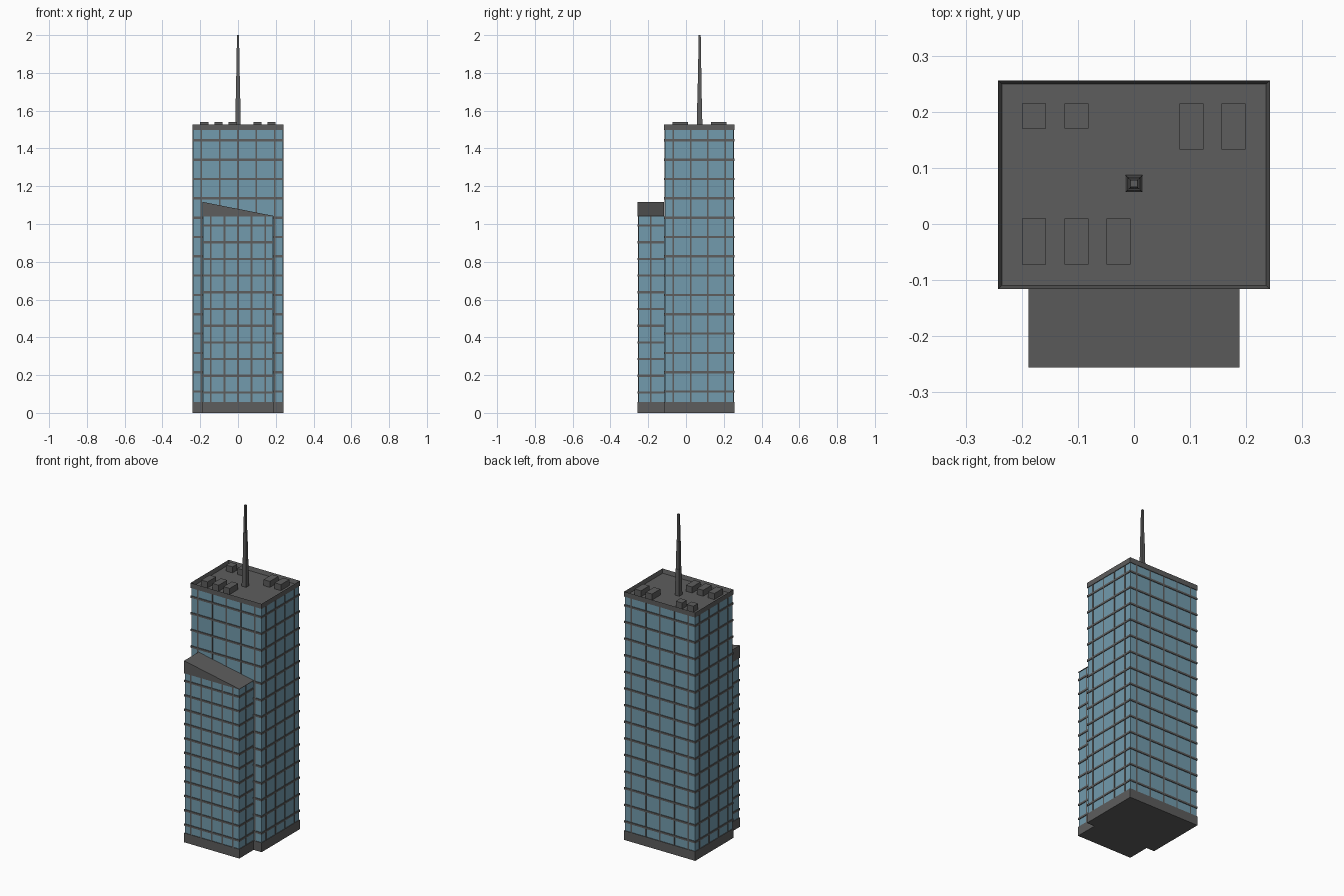
import bpy, bmesh
from mathutils import Vector

if "Cube" in bpy.data.objects:
    bpy.data.objects.remove(bpy.data.objects["Cube"])


def material(name, rgb):
    m = bpy.data.materials.new(name)
    m.diffuse_color = (*rgb, 1)
    m.use_nodes = True
    m.node_tree.nodes["Principled BSDF"].inputs["Base Color"].default_value = m.diffuse_color
    return m


FRAME = material("dark_grey", (0.11, 0.11, 0.11))
GLASS = material("blue_glass", (0.17, 0.33, 0.42))


def add_box(bm, lo, hi, taper=1.0):
    """Box between two corners; taper shrinks the top face."""
    lo, hi = Vector(lo), Vector(hi)
    mid, size = (lo + hi) / 2, hi - lo
    for v in bmesh.ops.create_cube(bm, size=1)["verts"]:
        k = taper if v.co.z > 0 else 1
        v.co = mid + Vector((v.co.x * size.x * k, v.co.y * size.y * k, v.co.z * size.z))


def finish(bm, name, mat):
    bmesh.ops.recalc_face_normals(bm, faces=bm.faces)
    me = bpy.data.meshes.new(name)
    bm.to_mesh(me)
    bm.free()
    me.materials.append(mat)
    ob = bpy.data.objects.new(name, me)
    bpy.context.collection.objects.link(ob)
    return ob


def boxes(name, mat, corner_pairs):
    bm = bmesh.new()
    for lo, hi in corner_pairs:
        add_box(bm, lo, hi)
    return finish(bm, name, mat)


def window_grid(name, x, y0, y1, z0, z1, levels, xs, ys, back=True):
    """Horizontal bands and vertical bars standing proud of the glass."""
    d, h, w = 0.006, 0.006, 0.004
    fronts = [(y0, y0 + d)] + ([(y1 - d, y1)] if back else [])
    sides = [(-x, -x + d), (x - d, x)]
    parts = []
    for z in levels:
        parts += [((-x, a, z - h), (x, b, z + h)) for a, b in fronts]
        ye = y1 - d if back else y1
        parts += [((a, y0 + d, z - h), (b, ye, z + h)) for a, b in sides]
    e = 0.001  # vertical bars sit slightly behind the bands
    parts += [((c - w, a + e, z0), (c + w, b - e, z1)) for c in xs for a, b in fronts]
    parts += [((a + e, c - w, z0), (b - e, c + w, z1)) for c in ys for a, b in sides]
    return boxes(name, FRAME, parts)


X, Y0, Y1 = 0.242, -0.116, 0.256      # main tower footprint
AX, AY = 0.188, -0.256                # front annex footprint
BASE, CAP, TOP, DECK = 0.057, 1.497, 1.528, 1.503
A_TOP = 1.04
YC = (Y0 + Y1) / 2
G = 0.004                             # glass inset

# Plinths
boxes("tower_base", FRAME, [((-X, Y0, 0), (X, Y1, BASE))])
boxes("annex_base", FRAME, [((-AX, AY, 0), (AX, Y0, BASE))])

# Glass bodies
boxes("tower_glass", GLASS, [((-X + G, Y0 + G, BASE), (X - G, Y1 - G, CAP))])
boxes("annex_glass", GLASS, [((-AX + G, AY + G, BASE), (AX - G, Y0 + G, A_TOP))])

# Window grids
window_grid("tower_window_grid", X, Y0, Y1, BASE, CAP,
            [0.113 + 0.1023 * i for i in range(14)],
            [0.097 * i for i in range(-2, 3)],
            [YC + 0.0915 * (i - 1.5) for i in range(4)])
window_grid("annex_window_grid", AX, AY, Y0, BASE, A_TOP,
            [0.108 + 0.0884 * i for i in range(11)],
            [0.0715 * i for i in range(-2, 3)],
            [(AY + Y0) / 2], back=False)

# Roof slab with parapet: inset the top face and sink it
bm = bmesh.new()
add_box(bm, (-X, Y0, CAP), (X, Y1, TOP))
bm.normal_update()
top = max(bm.faces, key=lambda f: f.calc_center_median().z)
bmesh.ops.inset_region(bm, faces=[top], thickness=0.009)
for v in top.verts:
    v.co.z = DECK
finish(bm, "tower_roof", FRAME)

# Sloped annex roof: profile extruded front to back
bm = bmesh.new()
profile = [(-AX, A_TOP), (AX, A_TOP), (AX, A_TOP + 0.003), (-AX, 1.117)]
face = bm.faces.new([bm.verts.new((x, AY, z)) for x, z in profile])
ext = bmesh.ops.extrude_face_region(bm, geom=[face])["geom"]
bmesh.ops.translate(bm, vec=(0, Y0 - AY, 0),
                    verts=[v for v in ext if isinstance(v, bmesh.types.BMVert)])
if not face.is_valid or len(bm.faces) < 6:
    bm.faces.new(bm.verts[:4])
finish(bm, "annex_sloped_roof", FRAME)

# Rooftop plant units: x start, y start, y end
units = [(-0.2, 0.17, 0.215), (-0.124, 0.17, 0.215),
         (0.081, 0.133, 0.215), (0.156, 0.133, 0.215),
         (-0.2, -0.072, 0.01), (-0.124, -0.072, 0.01), (-0.049, -0.072, 0.01)]
boxes("roof_units", FRAME,
      [((x, a, DECK), (x + 0.043, b, 1.54)) for x, a, b in units])

# Stepped antenna mast
bm = bmesh.new()
for r, z0, z1 in [(0.015, DECK, 1.665), (0.0108, 1.665, 1.833), (0.0075, 1.833, 2.0)]:
    add_box(bm, (-r, 0.072 - r, z0), (r, 0.072 + r, z1), taper=0.8)
finish(bm, "antenna_mast", FRAME)
